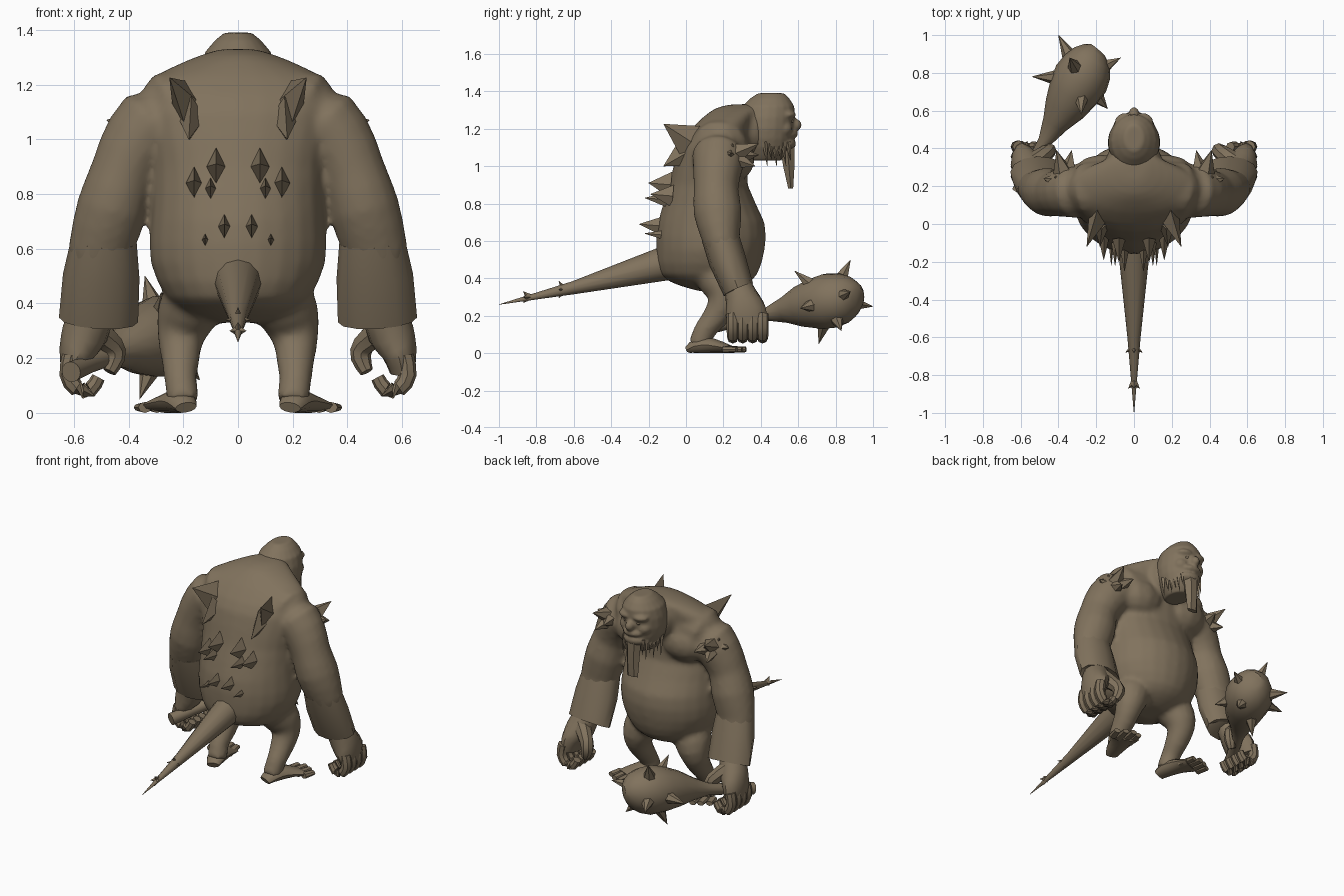
import bpy, bmesh
from math import cos, sin, tau, radians
from mathutils import Vector

if "Cube" in bpy.data.objects:
    bpy.data.objects.remove(bpy.data.objects["Cube"])

hide = bpy.data.materials.new("brown hide")
hide.use_nodes = True
colour = (.22, .17, .11, 1)
hide.diffuse_color = colour
shader = hide.node_tree.nodes["Principled BSDF"]
shader.inputs["Base Color"].default_value = colour
shader.inputs["Roughness"].default_value = .8


def refine(rings):
    """Insert a curved halfway ring between every two rings."""
    last = len(rings) - 1
    result = []
    for i in range(last):
        before, start = rings[max(i - 1, 0)], rings[i]
        end, after = rings[i + 1], rings[min(i + 2, last)]
        result.append(start)
        result.append([(b + c) / 2 + (b + c - a - d) / 16
                       for a, b, c, d in zip(before, start, end, after)])
    return result + [rings[last]]


def tube(bm, rings, sides=12, level=False, curved=False):
    """Loft ellipses (x, y, z, width, optional depth) along a path."""
    rings = [(*ring[:4], ring[-1]) for ring in rings]
    if curved:
        rings = refine(rings)
    points = [Vector(ring[:3]) for ring in rings]
    loops = []
    for i, (centre, ring) in enumerate(zip(points, rings)):
        along = points[min(i + 1, len(points) - 1)] - points[max(i - 1, 0)]
        along = Vector((0, 0, 1)) if level else along.normalized()
        across = Vector((1, 0, 0)) if abs(along.x) < .9 else Vector((0, 1, 0))
        across = (across - along * across.dot(along)).normalized()
        up = along.cross(across)
        angles = [tau * k / sides for k in range(sides)]
        loops.append([bm.verts.new(centre + across * ring[3] * cos(angle) + up * ring[4] * sin(angle))
                      for angle in angles])
    for lower, upper in zip(loops, loops[1:]):
        for k in range(sides):
            following = (k + 1) % sides
            bm.faces.new((lower[k], lower[following], upper[following], upper[k]))
    bm.faces.new(loops[0][::-1])
    bm.faces.new(loops[-1])


def spike(bm, base, tip, width, depth=None, sides=5):
    tube(bm, [(*base, width, depth or width), (*tip, .001)], sides)


def ball(bm, centre, size):
    sphere = bmesh.ops.create_uvsphere(bm, u_segments=12, v_segments=8, radius=1)
    for vert in sphere["verts"]:
        vert.co = Vector([c + p * s for c, p, s in zip(centre, vert.co, size)])


def mirror(bm):
    """Copy everything built so far to the other side."""
    copy = bmesh.ops.duplicate(bm, geom=bm.verts[:] + bm.edges[:] + bm.faces[:])
    for item in copy["geom"]:
        if isinstance(item, bmesh.types.BMVert):
            item.co.x = -item.co.x


def finish(name, bm, angle=40, fuse=None):
    bmesh.ops.recalc_face_normals(bm, faces=bm.faces)
    mesh = bpy.data.meshes.new(name)
    bm.to_mesh(mesh)
    bm.free()
    mesh.materials.append(hide)
    part = bpy.data.objects.new(name, mesh)
    bpy.context.scene.collection.objects.link(part)
    if fuse:
        skin = part.modifiers.new("fuse", "REMESH")
        skin.mode = "VOXEL"
        skin.voxel_size = fuse
        skin.use_smooth_shade = True
        soften = part.modifiers.new("soften", "SMOOTH")
        soften.iterations = 8
    bpy.ops.object.select_all(action="DESELECT")
    part.select_set(True)
    bpy.context.view_layer.objects.active = part
    bpy.ops.object.shade_smooth_by_angle(angle=radians(angle))


# Upper arms, chest muscles and legs, mirrored, then fused with torso and neck
bm = bmesh.new()
tube(bm, [(.1, .2, 1.13, .14), (.25, .18, 1.1, .15), (.36, .17, 1, .135), (.42, .16, .88, .12),
          (.46, .17, .75, .13), (.5, .19, .6, .12, .1), (.5, .22, .5, .11, .09)], 16, curved=True)
ball(bm, (.17, .24, 1.04), (.17, .13, .13))
tube(bm, [(.15, .15, .44, .12), (.19, .2, .35, .11), (.21, .2, .27, .085),
          (.21, .155, .19, .07), (.21, .1, .12, .06), (.2, .07, .04, .06)], 14, curved=True)
mirror(bm)
tube(bm, [(0, .16, .33, .08), (0, .14, .36, .18, .17), (0, .12, .42, .26), (0, .13, .55, .32, .29),
          (0, .135, .7, .32, .285), (0, .12, .9, .31, .21), (0, .15, 1.1, .35, .19),
          (0, .19, 1.2, .34, .16), (0, .23, 1.26, .25, .14), (0, .28, 1.31, .13, .12), (0, .3, 1.33, .06)],
     24, level=True, curved=True)
tube(bm, [(0, .2, 1.17, .21, .14), (0, .32, 1.19, .16, .145), (0, .4, 1.2, .13)], 20)
finish("body", bm, fuse=.015)

# Forearms flaring to a hard cuff
bm = bmesh.new()
tube(bm, [(.49, .18, .63, .12, .1), (.5, .22, .5, .14, .1), (.51, .28, .34, .145, .085),
          (.51, .28, .36, .09, .06)])
mirror(bm)
finish("forearms", bm)

# Hands: broad palm, four curled fingers and a thumb
bm = bmesh.new()
tube(bm, [(.53, .27, .38, .08, .07), (.56, .3, .29, .085, .09), (.59, .32, .22, .065, .11),
          (.6, .33, .15, .045, .1)], curved=True)
for k in range(4):
    y = .25 + .053 * k
    tube(bm, [(.61, y, .21, .033), (.62, y, .14, .033), (.59, y, .09, .031), (.54, y, .085, .029),
              (.51, y, .13, .025)], 8, curved=True)
tube(bm, [(.54, .32, .32, .055), (.46, .38, .25, .042), (.45, .39, .2, .037), (.47, .38, .15, .025)],
     8, curved=True)
mirror(bm)
finish("hands", bm)

# Splayed feet with toes
bm = bmesh.new()
tube(bm, [(.19, .01, .02, .04, .02), (.205, .06, .04, .055, .04), (.23, .14, .04, .065, .04),
          (.27, .24, .02, .09, .02)], curved=True)
for k, toe_tip in enumerate((.31, .32, .3, .27)):
    x = .205 + .045 * k
    tube(bm, [(x, .2, .02, .025, .02), (x + .02, toe_tip, .02, .022, .015)], 8)
mirror(bm)
finish("feet", bm)

# Head: brow and cheeks mirrored, then skull, muzzle, nose and lips
bm = bmesh.new()
ball(bm, (.045, .54, 1.275), (.06, .05, .025))
ball(bm, (.06, .52, 1.2), (.05, .05, .045))
mirror(bm)
tube(bm, [(0, .42, 1.03, .07, .09), (0, .43, 1.1, .115, .13), (0, .43, 1.2, .14, .145),
          (0, .44, 1.32, .12, .14), (0, .455, 1.39, .05, .07)], 20, level=True, curved=True)
ball(bm, (0, .58, 1.22), (.03, .04, .035))
ball(bm, (0, .54, 1.17), (.075, .06, .03))
ball(bm, (0, .53, 1.12), (.08, .06, .04))
finish("head", bm, fuse=.008)

# Eyes
bm = bmesh.new()
ball(bm, (.045, .56, 1.24), (.015, .015, .01))
mirror(bm)
finish("eyes", bm)

# Ragged side whiskers and a long chin tuft
bm = bmesh.new()
for k in range(6):
    x, y = .12 - .01 * k, .42 + .025 * k
    spike(bm, (x, y, 1.13), (x, y + .015, 1 + .03 * (k % 2)), .012, .016, 4)
mirror(bm)
tube(bm, [(0, .54, 1.12, .05, .045), (0, .55, 1, .045, .035), (0, .56, .88, .04, .015)], 6)
finish("beard", bm, 30)

# Tail with rings of barbs
bm = bmesh.new()
tube(bm, [(0, 0, .5, .1), (0, -.13, .475, .085, .09), (0, -.6, .35, .035), (0, -1, .26, .001)])
for y, z, reach in ((-.65, .34, .045), (-.84, .3, .03)):
    for k in range(4):
        angle = tau * k / 4
        spike(bm, (0, y, z), (reach * cos(angle), y - .03, z + reach * sin(angle)), .02, sides=4)
finish("tail", bm)

# Large blades and small spikes on the back
bm = bmesh.new()
spike(bm, (.18, .06, 1.11), (.25, -.12, 1.225), .06, .12, 4)
spike(bm, (.17, .02, 1.08), (.18, -.12, 1), .05, .09, 4)
for x, y, z, size in ((.08, -.08, .9, .07), (.16, -.07, .84, .06), (.1, -.1, .82, .04),
                      (.05, -.13, .68, .05), (.12, -.1, .63, .03)):
    spike(bm, (x, y, z), (x, y - .12, z + .01), size / 2, size, 4)
mirror(bm)
finish("back_spikes", bm, 20)

# Shoulder spikes fan out from inside each upper arm
bm = bmesh.new()
for tip in ((.41, .39, 1.12), (.48, .24, 1.07), (.42, .25, 1.12), (.41, .37, 1), (.33, .39, 1.06)):
    root = Vector((.36, .22, 1.05))
    spike(bm, root.lerp(tip, .3), tip, .055)
mirror(bm)
finish("shoulder_spikes", bm, 20)

# Club: slim handle swelling into a heavy head
bm = bmesh.new()
tube(bm, [(-.61, .17, .15, .038), (-.47, .44, .21, .038), (-.37, .61, .25, .11),
          (-.28, .77, .28, .15), (-.22, .88, .3, .11), (-.19, .92, .3, .05)], 14, curved=True)
finish("club", bm)

# Club spikes point away from the middle of the club head
bm = bmesh.new()
middle = Vector((-.28, .77, .28))
for tip in ((-.54, .78, .26), (-.4, 1, .25), (-.07, .88, .33), (-.34, .88, .5),
            (-.28, .58, .44), (-.36, .71, .05), (-.14, .83, .12), (-.14, .61, .24)):
    outward = (Vector(tip) - middle).normalized()
    spike(bm, middle + outward * .12, tip, .045, sides=6)
finish("club_spikes", bm, 20)
